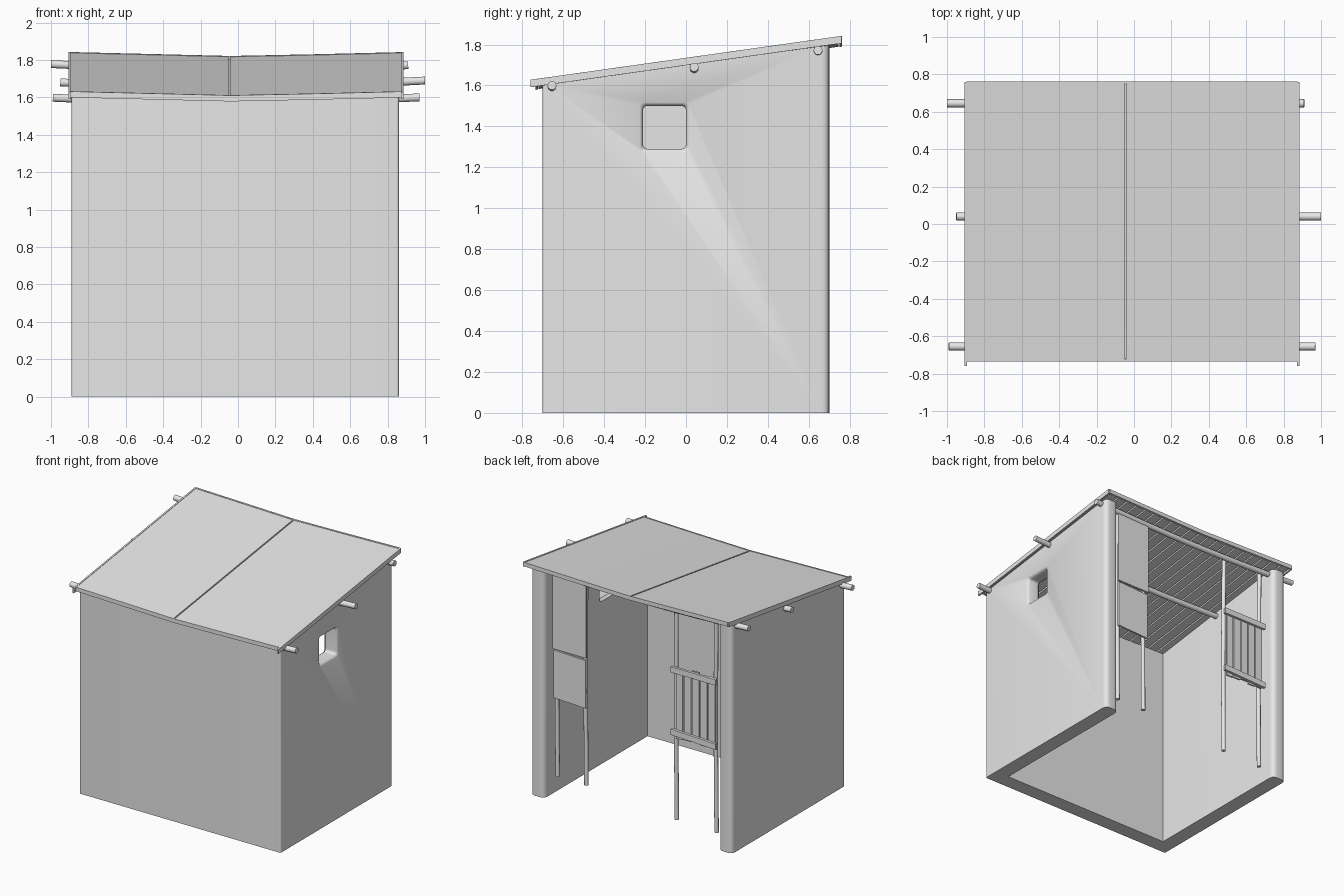
import bpy, bmesh, random
from mathutils import Vector

random.seed(4)
cube = bpy.data.objects.get("Cube")
if cube:
    bpy.data.objects.remove(cube, do_unlink=True)

GREY = (0.8, 0.8, 0.8, 1)
mat = bpy.data.materials.new("plain_grey")
mat.use_nodes = True
mat.diffuse_color = GREY
mat.node_tree.nodes["Principled BSDF"].inputs["Base Color"].default_value = GREY


def make(name, bm):
    bmesh.ops.recalc_face_normals(bm, faces=bm.faces)
    me = bpy.data.meshes.new(name)
    bm.to_mesh(me)
    bm.free()
    me.materials.append(mat)
    ob = bpy.data.objects.new(name, me)
    bpy.context.collection.objects.link(ob)
    return ob


def loft(name, rings):
    """Skin a stack of equal rings and cap both ends."""
    bm = bmesh.new()
    loops = [[bm.verts.new(p) for p in r] for r in rings]
    n = len(loops[0])
    for a, b in zip(loops, loops[1:]):
        for i in range(n):
            j = (i + 1) % n
            bm.faces.new((a[i], a[j], b[j], b[i]))
    bm.faces.new(loops[0])
    bm.faces.new(loops[-1])
    return make(name, bm)


def rounded(corners, steps=5):
    """Round each (x, y, radius) corner of an outline."""
    out = []
    for i, (x, y, r) in enumerate(corners):
        p = Vector((x, y))
        if r == 0:
            out.append(p)
            continue
        a = p + (Vector(corners[i - 1][:2]) - p).normalized() * r
        b = p + (Vector(corners[(i + 1) % len(corners)][:2]) - p).normalized() * r
        for k in range(steps + 1):
            t = k / steps
            out.append(a * (1 - t) ** 2 + p * 2 * t * (1 - t) + b * t * t)
    return out


def roof_z(x, y):
    return 1.735 + 0.141 * y - 0.022 * (1 - min(abs(x) / 0.89, 1))


def slab(name, x0, x1, y0, y1, drop, thick):
    """Flat piece that follows the sagging roof."""
    ring = [(x0, y0), (x1, y0), (x1, y1), (x0, y1)]
    top = [(x, y, roof_z(x, y) - drop) for x, y in ring]
    return loft(name, [[(x, y, z - thick) for x, y, z in top], top])


def board(name, x0, x1, y0, y1, z0, z1, tilt=0.0):
    """Upright board; tilt lowers its x0 end."""
    ring = [(x0, y0), (x1, y0), (x1, y1), (x0, y1)]
    return loft(name, [[(x, y, z - tilt * (x == x0)) for x, y in ring] for z in (z0, z1)])


def pole(name, points, radius):
    cu = bpy.data.curves.new(name, "CURVE")
    cu.dimensions = "3D"
    cu.bevel_depth = radius
    cu.bevel_resolution = 3
    cu.use_fill_caps = True
    sp = cu.splines.new("POLY")
    sp.points.add(len(points) - 1)
    for p, co in zip(sp.points, points):
        p.co = (*co, 1)
    sp.use_smooth = True
    cu.materials.append(mat)
    ob = bpy.data.objects.new(name, cu)
    bpy.context.collection.objects.link(ob)
    return ob


# Three-sided wall, open at the back, with rounded ends
L, R, T = -0.89, 0.86, 0.12
plan = rounded([
    (L, -0.7, 0.015), (R, -0.7, 0.015), (R, 0.7, 0.04), (R - T, 0.7, 0.045),
    (R - T, -0.7 + T, 0), (L + T, -0.7 + T, 0), (L + T, 0.7, 0.045), (L, 0.7, 0.04)])
walls = loft("walls", [[(p.x, p.y, 0) for p in plan],
                       [(p.x, p.y, 1.70 + 0.138 * p.y) for p in plan]])


# Window hole, flared at both faces of the wall
def window_ring(x, half):
    cy, cz = -0.105, 1.395
    pts = rounded([(cy - half, cz - half, 0.025), (cy + half, cz - half, 0.025),
                   (cy + half, cz + half, 0.025), (cy - half, cz + half, 0.025)])
    return [(x, p.x, p.y) for p in pts]


cutter = loft("window_cutter", [
    window_ring(x, h) for x, h in ((R - T - 0.02, 0.13), (R - T, 0.12), (R - T + 0.02, 0.105),
                                   (R - 0.02, 0.105), (R - 0.006, 0.112), (R, 0.122), (R + 0.02, 0.13))])
cutter.hide_render = True
cut = walls.modifiers.new("window", "BOOLEAN")
cut.operation = "DIFFERENCE"
cut.solver = "EXACT"
cut.object = cutter
bpy.context.view_layer.objects.active = walls
walls.select_set(True)
bpy.ops.object.modifier_apply(modifier=cut.name)
bpy.data.objects.remove(cutter, do_unlink=True)
bpy.ops.object.shade_smooth_by_angle(angle=0.6)

# Roof sheets with a narrow gap in the middle
seams = [-0.895, -0.47, -0.04, 0.42, 0.875]
for i, (a, b) in enumerate(zip(seams, seams[1:])):
    gap = 0.01 if i == 1 else 0
    slab(f"roof_sheet_{i + 1}", a, b - gap, -0.725, 0.755, 0.003, 0.012)

# Boards under the sheets
count = 20
pitch = (0.87 + 0.89) / count
for i in range(count):
    x = -0.89 + pitch * i
    slab(f"roof_board_{i + 1}", x + 0.006, x + pitch - 0.006, -0.72, 0.745, 0.013, 0.016)

# Edge trim
for side, x in (("right", -0.905), ("left", 0.872)):
    slab(f"{side}_roof_trim", x, x + 0.013, -0.76, 0.76, 0, 0.036)
for end, y in (("front", -0.735), ("back", 0.75)):
    for i, (a, b) in enumerate(zip(seams, seams[1:])):
        slab(f"{end}_roof_trim_{i + 1}", a, b, y, y + 0.012, 0, 0.032)

# Round beams through the side walls, sagging in the middle
for name, y, x0, x1, z0, z1 in (("front_beam", -0.655, -0.99, 0.97, 1.598, 1.6),
                                ("middle_beam", 0.04, -0.95, 1.0, 1.68, 1.69),
                                ("back_beam", 0.645, -1.0, 0.91, 1.778, 1.772)):
    path = []
    for k in range(9):
        t = k / 8
        path.append((x0 + (x1 - x0) * t, y, z0 + (z1 - z0) * t - 0.1 * t * (1 - t)))
    pole(name, path, 0.022)

# Posts hanging at the open back
for i, (x, z0) in enumerate(((0.68, 0.16), (0.43, 0.16), (-0.355, 0.10), (-0.70, 0.09))):
    pole(f"post_{i + 1}", [(x, 0.62, z0), (x + 0.006, 0.622, 0.9), (x, 0.625, 1.77)], 0.016)

# Two-part panel
board("upper_panel", 0.41, 0.70, 0.64, 0.655, 1.17, 1.765)
board("lower_panel", 0.415, 0.695, 0.636, 0.651, 0.785, 1.16, 0.012)

# Slatted gate with two rails
for i in range(5):
    x = -0.705 + i * 0.07
    lift = random.uniform(-0.025, 0.025)
    board(f"gate_slat_{i + 1}", x, x + 0.06, 0.636, 0.648, 0.77 + lift, 1.32 + lift)
for name, z, tilt in (("gate_top_rail", 1.265, 0.0), ("gate_bottom_rail", 0.775, 0.015)):
    board(name, -0.725, -0.335, 0.648, 0.668, z, z + 0.045, tilt)
